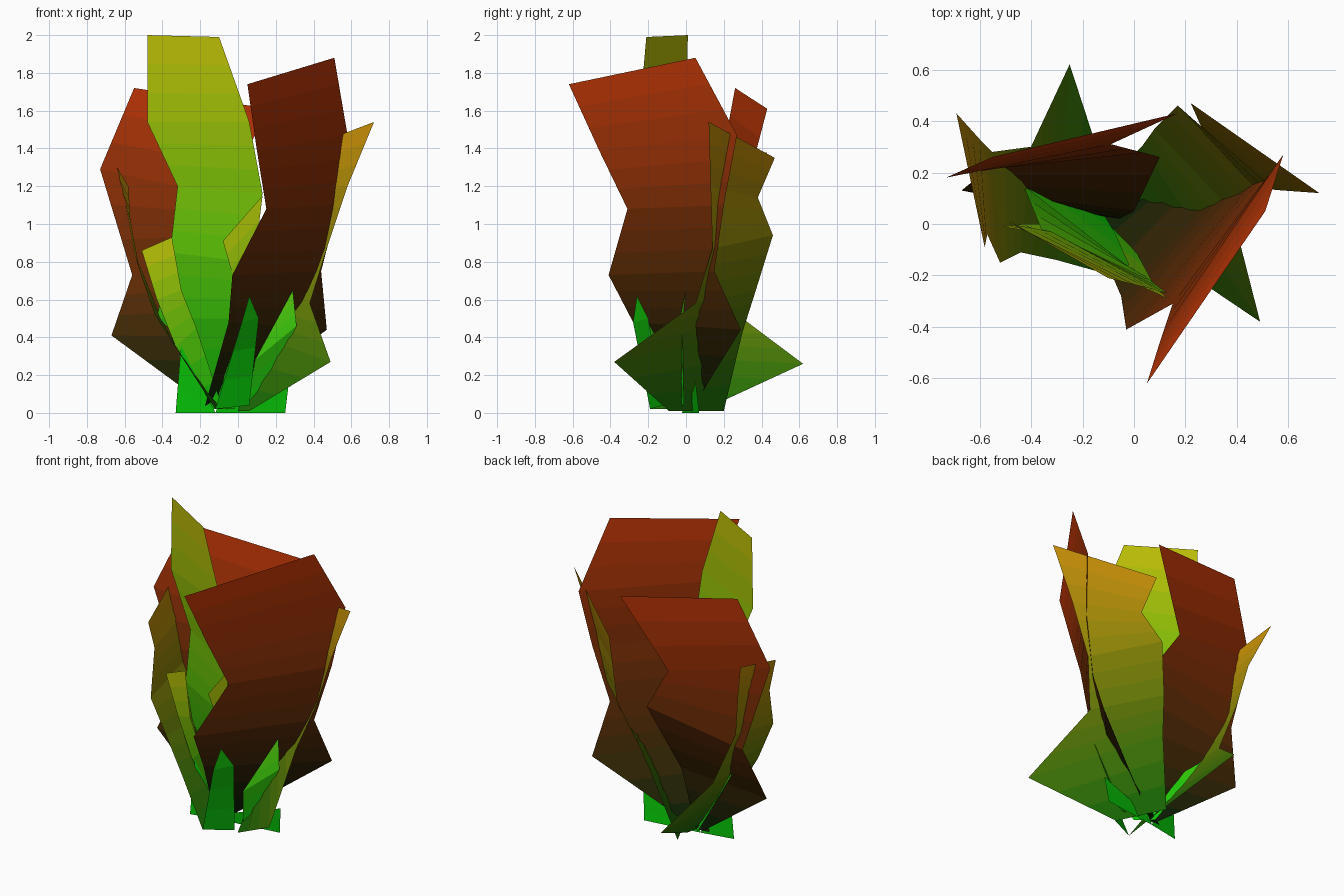
import bpy
from mathutils import Vector

STEPS = 3  # colour bands per blade segment


def band_material(name, low, high, t):
    mat = bpy.data.materials.new(name)
    rgb = [(a + (b - a) * t) ** 2.2 for a, b in zip(low, high)]
    mat.diffuse_color = (*rgb, 1)
    return mat


def leaf(name, low, high, left, right):
    """Thin blade spanned between two edge paths, coloured from root to tip."""
    rows = []
    for i in range(len(left) - 1):
        for s in range(STEPS):
            t = s / STEPS
            rows.append([Vector(e[i]).lerp(Vector(e[i + 1]), t) for e in (left, right)])
    rows.append([Vector(left[-1]), Vector(right[-1])])
    verts = [p for row in rows for p in row]
    faces = [(2 * i, 2 * i + 1, 2 * i + 3, 2 * i + 2) for i in range(len(rows) - 1)]
    mesh = bpy.data.meshes.new(name)
    mesh.from_pydata(verts, [], faces)
    top = max(p.z for p in verts)
    for i, poly in enumerate(mesh.polygons):
        t = min(1, sum(verts[v].z for v in faces[i]) / 4 / top)
        mesh.materials.append(band_material(f"{name}_band", low, high, t))
        poly.material_index = i
    obj = bpy.data.objects.new(name, mesh)
    bpy.context.collection.objects.link(obj)
    return obj


GREEN = (0.05, 0.78, 0.06)
DARK = (0.05, 0.14, 0.04)
YELLOW = (0.78, 0.76, 0.06)
OLIVE = (0.82, 0.56, 0.06)
RED = (0.8, 0.23, 0.06)

# tall central blade
leaf("tall_centre_leaf", GREEN, YELLOW,
     [(-.12, .05, .02), (-.43, .15, .5), (-.36, -.02, .85), (-.32, -.03, 1.2),
      (-.48, 0, 1.54), (-.48, .01, 2)],
     [(-.02, -.03, .02), (.04, -.22, .5), (.04, -.2, .8), (.13, -.27, 1.16),
      (.06, -.25, 1.54), (-.1, -.21, 1.99)])

# red blade at the back left, with a notch in its right edge
leaf("back_red_leaf", DARK, RED,
     [(-.14, .03, .02), (-.67, .13, .41), (-.56, .22, .73), (-.73, .18, 1.29),
      (-.55, .26, 1.72)],
     [(-.08, .01, .02), (0, .05, .4), (.1, .26, .85), (-.09, .31, 1.15),
      (.17, .43, 1.61)])

# red blade at the front right
leaf("front_red_leaf", DARK, RED,
     [(-.18, .02, .02), (-.05, -.28, .48), (-.03, -.41, .73), (.15, -.31, 1.08),
      (.1, -.46, 1.39), (.05, -.62, 1.74)],
     [(-.1, .03, .02), (.47, .29, .44), (.44, .15, .75), (.53, .2, 1.1),
      (.58, .27, 1.47), (.51, .05, 1.88)])

# olive blade on the right
leaf("right_olive_leaf", (.1, .42, .05), OLIVE,
     [(.06, -.09, .01), (.49, -.38, .27), (.38, .05, .58), (.47, .14, .87),
      (.58, .13, 1.2), (.72, .12, 1.54)],
     [(-.08, .2, .01), (.03, .3, .43), (.08, .37, .65), (.17, .46, .94),
      (.26, .38, 1.14), (.22, .47, 1.35)])

# olive blade on the left
leaf("left_olive_leaf", (.1, .42, .05), OLIVE,
     [(-.08, .1, .02), (-.25, .62, .26), (-.4, .3, .5), (-.55, .28, .85),
      (-.6, .33, 1.12), (-.69, .43, 1.38)],
     [(-.12, -.19, .02), (-.3, -.14, .3), (-.44, -.11, .52), (-.52, -.15, .75),
      (-.57, -.04, 1.02), (-.58, -.09, 1.2)])

# short yellow blades either side of the tall one
leaf("short_left_leaf", GREEN, YELLOW,
     [(-.13, .02, .02), (-.33, 0, .35), (-.43, 0, .6), (-.51, -.01, .86)],
     [(-.08, 0, .02), (-.22, -.06, .45), (-.3, -.06, .65), (-.35, -.04, .93)])
leaf("short_right_leaf", GREEN, YELLOW,
     [(-.1, .02, .02), (-.02, -.16, .7), (-.08, -.19, .91)],
     [(-.05, 0, .02), (.08, -.24, .75), (.13, -.29, 1.15)])

# small pointed blades around the root
leaf("small_front_leaf", GREEN, (.1, .7, .06),
     [(-.12, -.19, .02), (.02, -.28, .48), (.06, -.26, .62)],
     [(.06, -.12, .04), (.11, -.2, .5), (.06, -.26, .62)])
leaf("small_right_leaf", GREEN, (.35, .78, .08),
     [(.05, -.02, .04), (.09, -.08, .28), (.29, .0, .65)],
     [(.1, -.01, .04), (.31, -.02, .46), (.29, .0, .65)])
leaf("low_left_leaf", GREEN, (.1, .75, .06),
     [(-.33, -.02, 0), (-.3, -.01, .38)],
     [(-.12, .02, 0), (-.14, .02, .05)])
leaf("low_right_leaf", GREEN, (.1, .75, .06),
     [(-.12, .02, 0), (-.1, .02, .05)],
     [(.25, .07, 0), (.27, .05, .17)])
